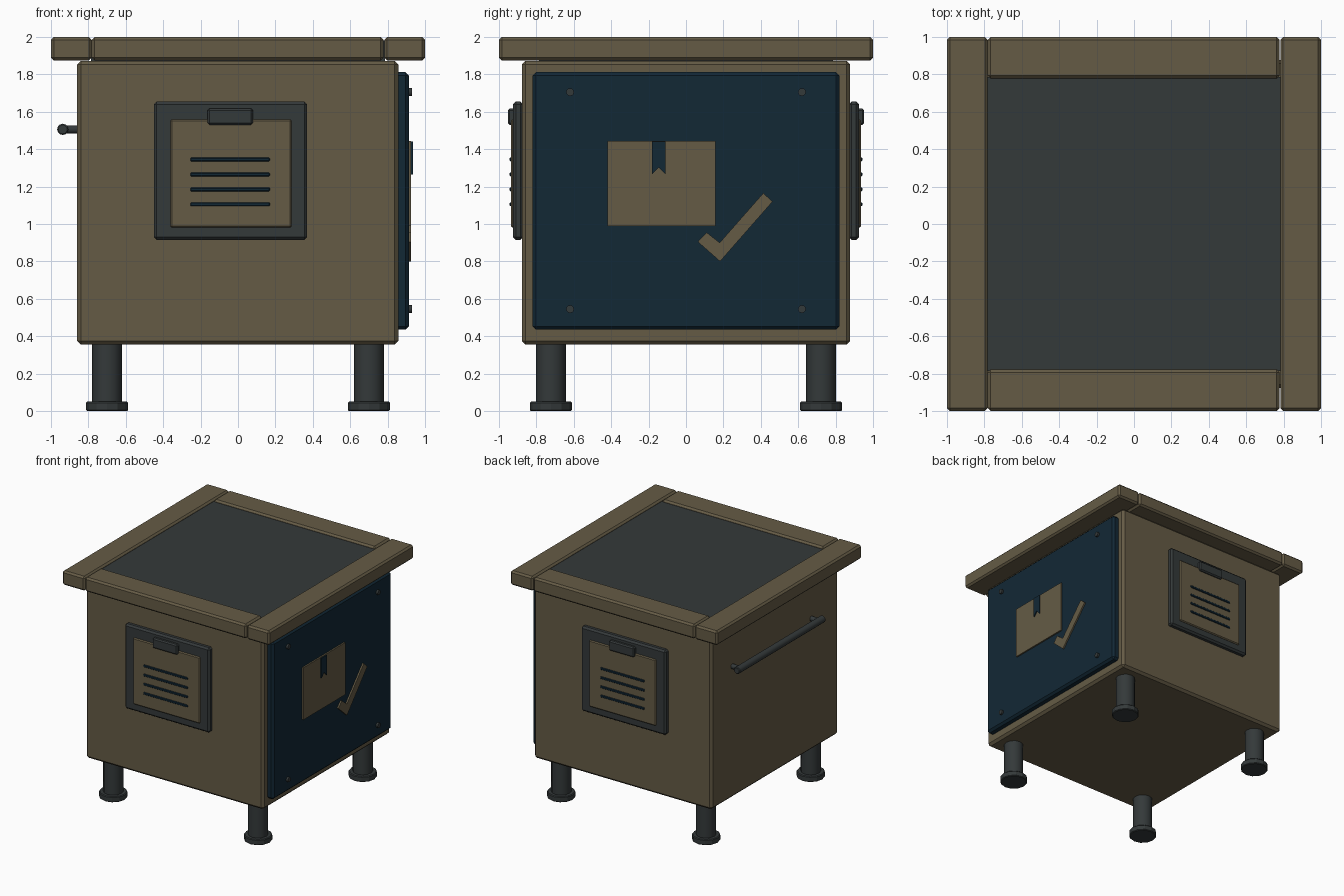
import bpy, bmesh, math
from mathutils import Matrix

if "Cube" in bpy.data.objects:
    bpy.data.objects.remove(bpy.data.objects["Cube"])


def material(name, rgb):
    m = bpy.data.materials.new(name)
    m.diffuse_color = (*rgb, 1)
    m.use_nodes = True
    m.node_tree.nodes["Principled BSDF"].inputs["Base Color"].default_value = m.diffuse_color
    return m


TAN = material("tan", (0.13, 0.105, 0.06))
DARK = material("dark", (0.034, 0.041, 0.042))
NAVY = material("navy", (0.006, 0.021, 0.036))


def finish(bm, name, mat, bevel=0):
    bmesh.ops.recalc_face_normals(bm, faces=bm.faces)
    me = bpy.data.meshes.new(name)
    bm.to_mesh(me)
    bm.free()
    ob = bpy.data.objects.new(name, me)
    bpy.context.collection.objects.link(ob)
    me.materials.append(mat)
    if bevel:
        mod = ob.modifiers.new("bevel", 'BEVEL')
        mod.width = bevel
        mod.segments = 1
    return ob


def box(name, x, y, z, mat, bevel=0):
    """Box from (min, max) ranges."""
    bm = bmesh.new()
    bmesh.ops.create_cube(bm, size=1)
    for v in bm.verts:
        v.co = [(a + b) / 2 + c * abs(b - a) for (a, b), c in zip((x, y, z), v.co)]
    return finish(bm, name, mat, bevel)


def rod(name, centre, radius, length, axis, mat, sides=12, bevel=0):
    bm = bmesh.new()
    bmesh.ops.create_cone(bm, cap_ends=True, segments=sides, radius1=radius,
                          radius2=radius, depth=length)
    turn = {'X': Matrix.Rotation(math.pi / 2, 4, 'Y'),
            'Y': Matrix.Rotation(math.pi / 2, 4, 'X'), 'Z': Matrix()}[axis]
    bm.transform(Matrix.Translation(centre) @ turn)
    ob = finish(bm, name, mat)
    if bevel:
        mod = ob.modifiers.new("bevel", 'BEVEL')
        mod.width, mod.segments, mod.limit_method = bevel, 1, 'ANGLE'
        mod.angle_limit = math.radians(60)
    for p in ob.data.polygons:
        p.use_smooth = len(p.vertices) == 4
    for e in ob.data.edges:
        a, b = (ob.data.vertices[i].co for i in e.vertices)
        e.use_edge_sharp = (a - b).length < length * 0.9 or length < radius
    return ob


def plate(name, yz, x0, x1, mat):
    """Extrude a (y, z) outline along x."""
    bm = bmesh.new()
    f = bm.faces.new([bm.verts.new((x0, y, z)) for y, z in yz])
    r = bmesh.ops.extrude_face_region(bm, geom=[f])
    for v in r['geom']:
        if isinstance(v, bmesh.types.BMVert):
            v.co.x = x1
    return finish(bm, name, mat)


# Cabinet body
box("cabinet_body", (-0.86, 0.857), (-0.878, 0.878), (0.355, 1.872), TAN, 0.02)

# Table top: four boards around a recessed dark panel
box("top_panel", (-0.785, 0.785), (-0.785, 0.785), (1.872, 1.982), DARK)
for s, side in ((-1, "left"), (1, "right")):
    box("top_board_" + side, sorted((s * 0.782, s)), (-1, 1), (1.875, 2), TAN, 0.015)
for s, side in ((-1, "front"), (1, "back")):
    box("top_board_" + side, (-0.782, 0.778), sorted((s * 0.778, s)), (1.875, 2), TAN, 0.015)

# Legs with feet
for sx in (-1, 1):
    for sy in (-1, 1):
        rod("leg", (sx * 0.70, sy * 0.722, 0.2), 0.08, 0.36, 'Z', DARK)
        rod("leg_foot", (sx * 0.70, sy * 0.722, 0.025), 0.113, 0.05, 'Z', DARK, 12, 0.006)

# Clipboards on front and back
for s, side in ((-1, "front"), (1, "back")):
    def slab(part, x, z, depth, mat, bevel):
        box(f"{side}_clipboard_{part}", x, sorted((s * 0.87, s * depth)), z, mat, bevel)
    slab("frame", (-0.45, 0.37), (0.915, 1.655), 0.925, DARK, 0.015)
    slab("paper", (-0.362, 0.285), (0.98, 1.56), 0.935, TAN, 0.008)
    slab("clip", (-0.163, 0.08), (1.53, 1.618), 0.953, DARK, 0.01)
    for i in range(4):
        z = 1.105 + 0.08 * i
        slab("line", (-0.255, 0.17), (z - 0.01, z + 0.01), 0.943, NAVY, 0.004)

# Door panel on the right side with bolts
box("door_panel", (0.84, 0.913), (-0.82, 0.82), (0.435, 1.812), NAVY, 0.018)
for y in (-0.62, 0.62):
    for z in (0.545, 1.705):
        rod("door_bolt", (0.915, y, z), 0.021, 0.03, 'X', DARK, 12)

# Parcel and tick symbols on the door
plate("parcel_plate", [(-0.42, 0.99), (0.158, 0.99), (0.158, 1.445), (-0.42, 1.445)],
      0.905, 0.926, TAN)
plate("parcel_ribbon", [(-0.182, 1.44), (-0.182, 1.265), (-0.146, 1.303),
                        (-0.11, 1.265), (-0.11, 1.44)], 0.92, 0.936, NAVY)
plate("tick_plate", [(0.063, 0.905), (0.11, 0.955), (0.18, 0.9), (0.413, 1.165),
                     (0.463, 1.12), (0.182, 0.8)], 0.905, 0.926, TAN)

# Handle on the left side
rod("handle_bar", (-0.937, 0.045, 1.506), 0.03, 1.19, 'Y', DARK, 12, 0.006)
for y in (-0.5, 0.59):
    rod("handle_post", (-0.89, y, 1.506), 0.021, 0.1, 'X', DARK, 12)
